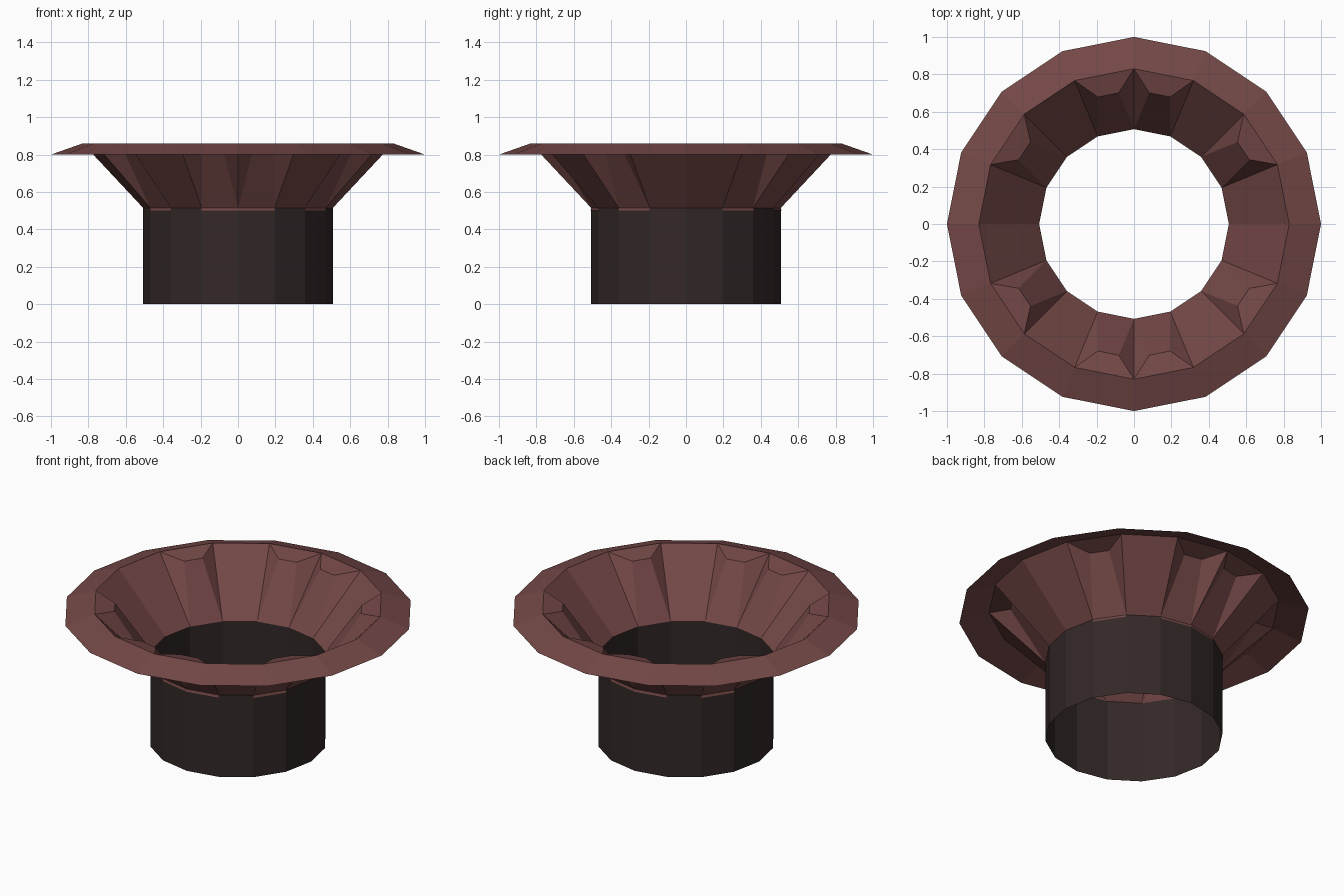
import bpy
import math

if "Cube" in bpy.data.objects:
    bpy.data.objects.remove(bpy.data.objects["Cube"])

SIDES = 16
STEP = 2 * math.pi / SIDES
# (radius, height) of the four profile rings
RIM_OUT, RIM_IN = (1.0, 0.80), (0.83, 0.86)
NECK, BASE = (0.507, 0.515), (0.507, 0.0)


def material(name, color):
    m = bpy.data.materials.new(name)
    m.diffuse_color = (*color, 1)
    m.use_nodes = True
    m.node_tree.nodes["Principled BSDF"].inputs["Base Color"].default_value = m.diffuse_color
    return m


rose = material("dusty_rose", (0.174, 0.065, 0.062))
dark = material("dark_brown", (0.032, 0.021, 0.020))


def point(radius, height, k):
    a = k * STEP
    return (radius * math.cos(a), radius * math.sin(a), height)


def ring(profile):
    return [point(*profile, k) for k in range(SIDES)]


def make(name, verts, faces, mat):
    me = bpy.data.meshes.new(name)
    me.from_pydata(verts, [], faces)
    me.materials.append(mat)
    ob = bpy.data.objects.new(name, me)
    bpy.context.collection.objects.link(ob)
    return ob


def band(name, low, high, mat):
    faces = [(k, (k + 1) % SIDES, SIDES + (k + 1) % SIDES, SIDES + k)
             for k in range(SIDES)]
    return make(name, ring(low) + ring(high), faces, mat)


def pleated(k):
    # panels alternate, mirrored across both axes
    q = k % 8
    return (q if q < 4 else 7 - q) % 2 == 1


# Cylinder and sloping lip
band("neck_tube", BASE, NECK, dark)
band("flared_rim", RIM_OUT, RIM_IN, rose)

# Funnel: plain panels alternate with panels pushed inward at the top
verts = ring(NECK) + ring(RIM_IN)
faces = []
for k in range(SIDES):
    n = (k + 1) % SIDES
    a, b, c, d = k, n, SIDES + n, SIDES + k
    if not pleated(k):
        faces.append((a, b, c, d))
        continue
    e = len(verts)
    verts += [point(0.706, 0.83, k + 0.295), point(0.706, 0.83, k + 0.705)]
    faces += [(a, b, e + 1, e), (e, e + 1, c, d), (a, e, d), (b, c, e + 1)]
make("pleated_funnel", verts, faces, rose)

# Thin strips where the pleats overlap the top of the tube
verts, faces = [], []
for k in range(SIDES):
    if pleated(k):
        i = len(verts)
        verts += [point(0.511, 0.500, k), point(0.511, 0.500, k + 1),
                  point(0.507, 0.515, k + 1), point(0.507, 0.515, k)]
        faces.append((i, i + 1, i + 2, i + 3))
make("pleat_hems", verts, faces, rose)
